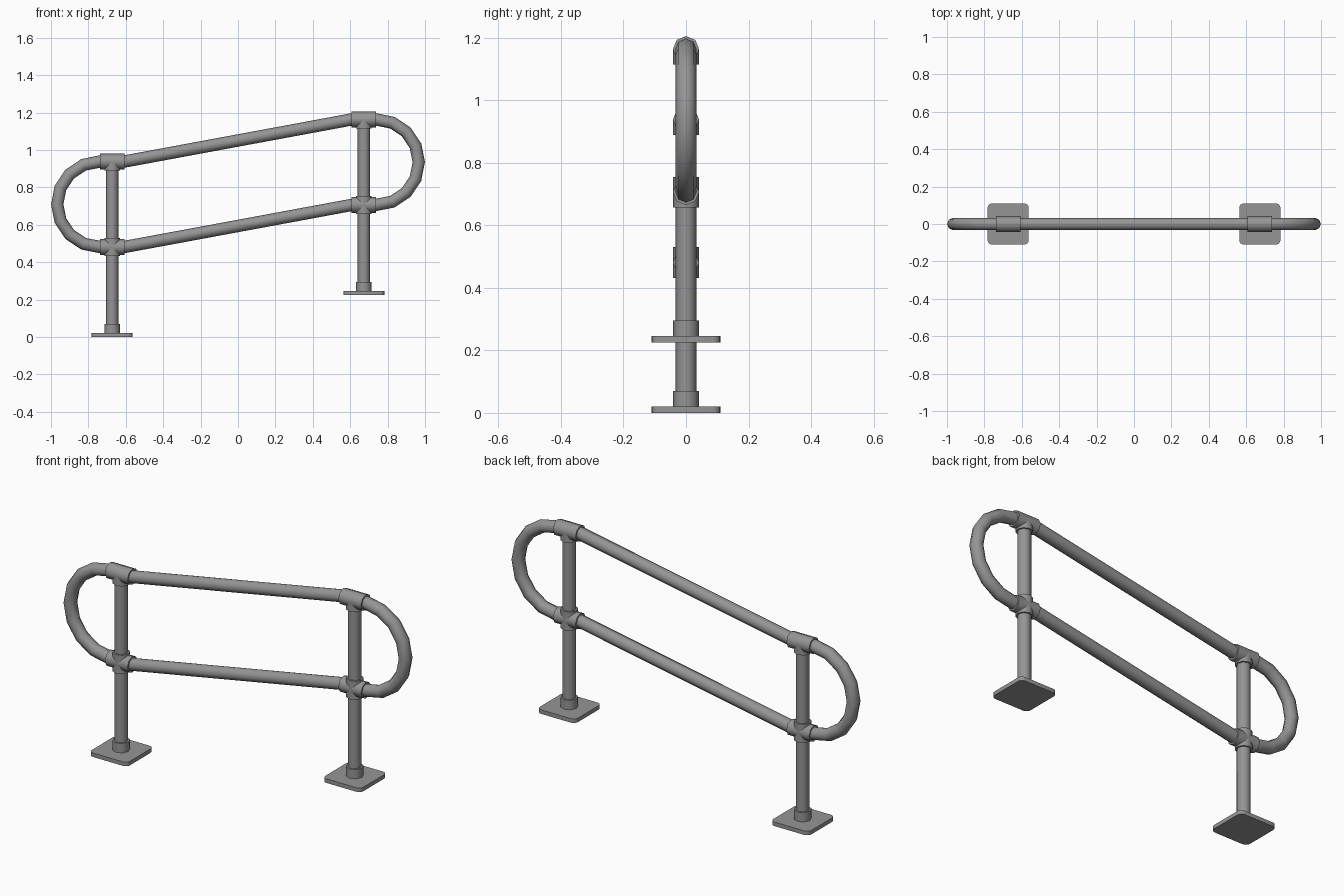
import bpy, bmesh, math
from mathutils import Vector

cube = bpy.data.objects.get("Cube")
if cube:
    bpy.data.objects.remove(cube)

GREY = (0.3, 0.3, 0.3, 1)
mat = bpy.data.materials.new("galvanised grey")
mat.use_nodes = True
mat.diffuse_color = GREY
mat.node_tree.nodes["Principled BSDF"].inputs["Base Color"].default_value = GREY

SIDES = 8
POST_X, RISE = 0.673, 0.225
PIPE_R, SLEEVE_R = 0.033, 0.042
LOW_Z, TOP_Z = 0.481, 0.938      # rail heights on the lower post
SLEEVE_HALF, STUB = 0.065, 0.049


def finish(bm, name):
    bmesh.ops.recalc_face_normals(bm, faces=bm.faces)
    mesh = bpy.data.meshes.new(name)
    bm.to_mesh(mesh)
    bm.free()
    mesh.materials.append(mat)
    obj = bpy.data.objects.new(name, mesh)
    bpy.context.collection.objects.link(obj)
    return obj


def smooth(obj):
    bpy.ops.object.select_all(action='DESELECT')
    obj.select_set(True)
    bpy.context.view_layer.objects.active = obj
    bpy.ops.object.shade_smooth_by_angle(angle=math.radians(50))


def pipe(name, path, radius, closed=False):
    """Sweep a round section along (x, z) points."""
    bm = bmesh.new()
    pts = [Vector((x, 0, z)) for x, z in path]
    n = len(pts)
    rings = []
    for i, p in enumerate(pts):
        before = pts[i - 1] if closed or i else p
        after = pts[(i + 1) % n] if closed or i < n - 1 else p
        t = ((p - before).normalized() + (after - p).normalized()).normalized()
        side = Vector((t.z, 0, -t.x))
        ring = []
        for k in range(SIDES):
            a = math.tau * k / SIDES
            ring.append(bm.verts.new(p + radius * (side * math.cos(a) + Vector((0, math.sin(a), 0)))))
        rings.append(ring)
    for i in range(n if closed else n - 1):
        a, b = rings[i], rings[(i + 1) % n]
        for k in range(SIDES):
            j = (k + 1) % SIDES
            bm.faces.new((a[k], a[j], b[j], b[k]))
    if not closed:
        bm.faces.new(rings[0])
        bm.faces.new(rings[-1])
    obj = finish(bm, name)
    smooth(obj)


def base_plate(name, x, z, half=0.11, corner=0.025, thick=0.021):
    bm = bmesh.new()
    verts = []
    for q in range(4):
        mid = math.pi / 4 + q * math.pi / 2
        cx = math.copysign(half - corner, math.cos(mid))
        cy = math.copysign(half - corner, math.sin(mid))
        for s in range(5):
            a = (q + s / 4) * math.pi / 2
            verts.append(bm.verts.new((x + cx + corner * math.cos(a), cy + corner * math.sin(a), z)))
    face = bm.faces.new(verts)
    new = bmesh.ops.extrude_face_region(bm, geom=[face])["geom"]
    bmesh.ops.translate(bm, verts=[v for v in new if isinstance(v, bmesh.types.BMVert)], vec=(0, 0, thick))
    smooth(finish(bm, name))


# Posts with feet and pipe fittings
for label, x, z in (("right", -POST_X, 0), ("left", POST_X, RISE)):
    low, top = z + LOW_Z, z + TOP_Z
    base_plate(label + "_base_plate", x, z)
    pipe(label + "_foot_sleeve", [(x, z + 0.015), (x, z + 0.07)], SLEEVE_R)
    pipe(label + "_post", [(x, z + 0.015), (x, top)], PIPE_R)
    pipe(label + "_cross_upright", [(x, low - STUB), (x, low + STUB)], SLEEVE_R)
    pipe(label + "_tee_upright", [(x, top - STUB), (x, top)], SLEEVE_R)
    for part, height in (("cross", low), ("tee", top)):
        pipe(f"{label}_{part}_sleeve", [(x - SLEEVE_HALF, height), (x + SLEEVE_HALF, height)], SLEEVE_R)

# Continuous handrail loop with rounded ends
bend = (TOP_Z - LOW_Z) / 2
loop = []
for sign, z in ((1, RISE), (-1, 0)):
    mid = z + LOW_Z + bend
    inner = sign * (POST_X - SLEEVE_HALF)
    loop.append((inner, mid + sign * bend))
    for s in range(9):
        a = math.pi * (0.5 - s / 8)
        loop.append((sign * (POST_X + SLEEVE_HALF + bend * math.cos(a)), mid + sign * bend * math.sin(a)))
    loop.append((inner, mid - sign * bend))
pipe("handrail_loop", loop, PIPE_R, closed=True)
